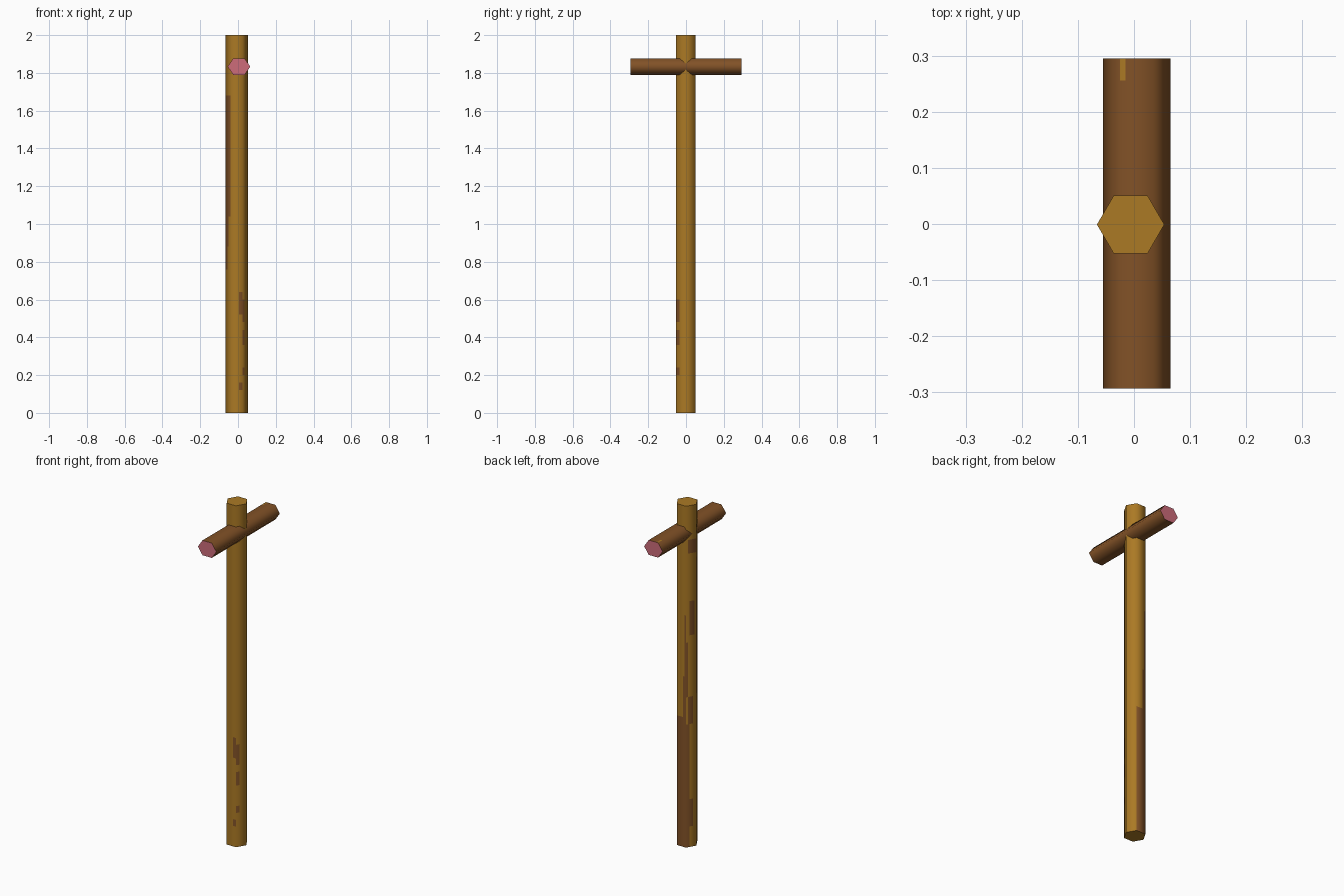
import bpy
from math import sin, cos, pi

if "Cube" in bpy.data.objects:
    bpy.data.objects.remove(bpy.data.objects["Cube"])


def material(name, color):
    m = bpy.data.materials.new(name)
    m.diffuse_color = (*color, 1)
    m.use_nodes = True
    m.node_tree.nodes["Principled BSDF"].inputs["Base Color"].default_value = m.diffuse_color
    return m


OCHRE = material("ochre wood", (0.41, 0.193, 0.018))
BROWN = material("dark brown wood", (0.223, 0.084, 0.02))
PINK = material("pink cut wood", (0.61, 0.15, 0.195))
COLS = 6  # strips per hexagon side, so that stains can be coloured


def hex_beam(name, rx, ry, length, rows, mats, patches):
    """Smooth hexagonal beam along z. mats = side, patch, end colours.
    patches = (side, u0, u1, z0, z1) areas in the patch colour."""
    ring, normals = [], []
    for k in range(6):
        a, b = k * pi / 3, (k + 1) * pi / 3
        for c in range(COLS):
            t = c / COLS
            x = cos(a) * (1 - t) + cos(b) * t
            y = sin(a) * (1 - t) + sin(b) * t
            ring.append((x * rx, y * ry))
            normals.append((x / rx, y / ry, 0))
    n = len(ring)
    verts = [(x, y, length * r / rows) for r in range(rows + 1) for x, y in ring]
    faces, idx = [], []
    for r in range(rows):
        z = length * (r + 0.5) / rows
        for i in range(n):
            j = (i + 1) % n
            faces.append((r * n + i, r * n + j, (r + 1) * n + j, (r + 1) * n + i))
            side, u = i // COLS, (i % COLS + 0.5) / COLS
            idx.append(int(any(side == s and u0 < u < u1 and z0 < z < z1
                               for s, u0, u1, z0, z1 in patches)))
    faces += [tuple(reversed(range(n))), tuple(range(rows * n, rows * n + n))]
    idx += [2, 2]
    me = bpy.data.meshes.new(name)
    me.from_pydata(verts, [], faces)
    for m in mats:
        me.materials.append(m)
    split = []
    for p, mi in zip(me.polygons, idx):
        p.material_index = mi
        p.use_smooth = True
        for v in p.vertices:
            if mi == 2:
                split.append((0, 0, -1 if p.vertices[0] == n - 1 else 1))
            else:
                x, y, _ = normals[v % n]
                l = (x * x + y * y) ** 0.5
                split.append((x / l, y / l, 0))
    me.normals_split_custom_set(split)
    ob = bpy.data.objects.new(name, me)
    bpy.context.collection.objects.link(ob)
    return ob


# upright post with worn brown stains
stains = [
    (1, 0, 1, 0, 0.75), (1, 0.6, 1, 0.75, 1.0), (1, 0.8, 1, 1.0, 1.36),
    (2, 0, 0.3, 0, 0.74), (2, 0.3, 0.7, 0.13, 0.3), (2, 0.1, 0.65, 0.7, 0.88),
    (2, 0, 0.2, 0.88, 1.2), (2, 0.25, 0.8, 1.22, 1.46), (2, 0.2, 1, 1.7, 1.8),
    (3, 0, 0.85, 1.05, 1.67), (3, 0, 0.5, 0.88, 1.05), (3, 0, 0.3, 0.77, 0.88),
    (4, 0.65, 1, 0.5, 0.63), (4, 0.6, 1, 0.11, 0.18),
    (5, 0, 0.3, 0.48, 0.62), (5, 0, 0.35, 0.35, 0.43), (5, 0, 0.3, 0.18, 0.25),
]
post = hex_beam("post", 0.06, 0.06, 2.0, 50, (OCHRE, BROWN, OCHRE), stains)
post.location = (-0.006, -0.001, 0)

# crossbar through the post, with pink cut ends
bar = hex_beam("crossbar", 0.06, 0.05, 0.588, 15, (BROWN, OCHRE, PINK),
               [(1, 0.83, 1, 0, 0.04)])
bar.rotation_euler = (pi / 2, 0, 0)
bar.location = (0.005, 0.295, 1.833)
